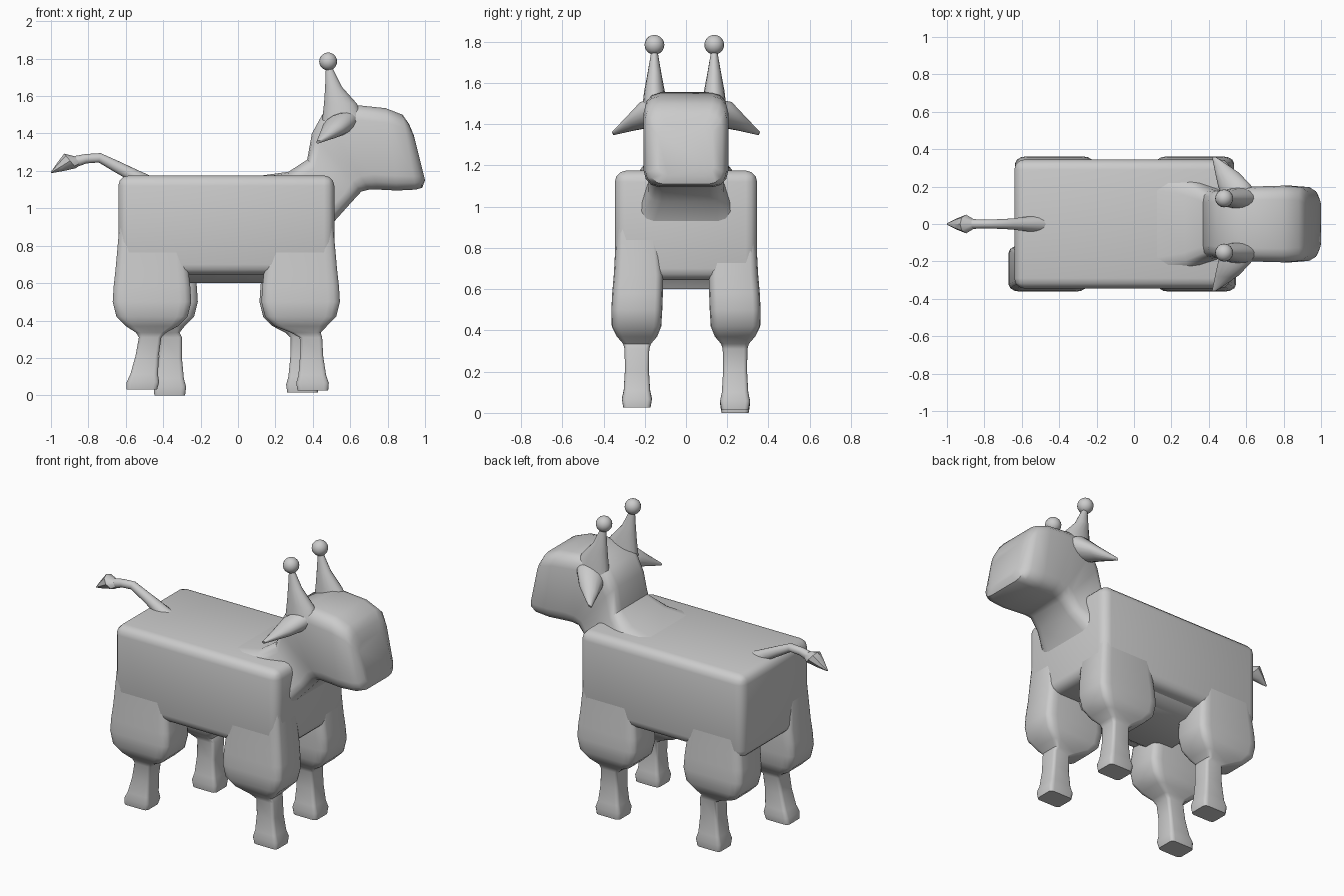
import bpy, bmesh, math
from mathutils import Vector as V

if "Cube" in bpy.data.objects:
    bpy.data.objects.remove(bpy.data.objects["Cube"])


def finish(name, bm, angle=42):
    bmesh.ops.recalc_face_normals(bm, faces=bm.faces)
    me = bpy.data.meshes.new(name)
    bm.to_mesh(me)
    bm.free()
    for p in me.polygons:
        p.use_smooth = True
    me.set_sharp_from_angle(angle=math.radians(angle))
    ob = bpy.data.objects.new(name, me)
    bpy.context.collection.objects.link(ob)
    return ob


def loft(name, rings, r=0.35, seg=3, angle=42):
    """Skin rounded-rectangle rings given as (centre, half axis u, half axis v)."""
    bm = bmesh.new()
    loops = []
    for c, u, v in rings:
        loop = []
        for k, (sx, sy) in enumerate(((1, 1), (-1, 1), (-1, -1), (1, -1))):
            for i in range(seg + 1):
                a = math.pi / 2 * (k + i / (seg + 0.001 if r < 1 else seg + 1))
                x = sx * (1 - r) + r * math.cos(a)
                y = sy * (1 - r) + r * math.sin(a)
                loop.append(bm.verts.new(V(c) + V(u) * x + V(v) * y))
        loops.append(loop)
    n = len(loops[0])
    for a, b in zip(loops, loops[1:]):
        for i in range(n):
            bm.faces.new((a[i], a[(i + 1) % n], b[(i + 1) % n], b[i]))
    bm.faces.new(loops[0])
    bm.faces.new(loops[-1])
    return finish(name, bm, angle)


def flat_ring(x0, x1, y0, y1, z):
    return ((x0 + x1) / 2, (y0 + y1) / 2, z), ((x1 - x0) / 2, 0, 0), (0, (y1 - y0) / 2, 0)


def profile_ring(low, high, w):
    """Ring spanning two points of the side profile, w = half width in y."""
    a, b = V((low[0], 0, low[1])), V((high[0], 0, high[1]))
    return (a + b) / 2, (0, w, 0), (b - a) / 2


# Body: rounded box
bm = bmesh.new()
bmesh.ops.create_cube(bm, size=1)
for v in bm.verts:
    v.co = V((-0.0625 + v.co.x * 1.155, v.co.y * 0.69, 0.91 + v.co.z * 0.53))
bmesh.ops.bevel(bm, geom=bm.edges[:], offset=0.055, segments=3, profile=0.5, affect='EDGES')
finish("body", bm)

# Belly: shallow taper under the body
loft("belly", [flat_ring(-0.45, 0.36, -0.32, 0.32, 0.70),
               flat_ring(-0.40, 0.32, -0.26, 0.26, 0.64),
               flat_ring(-0.38, 0.30, -0.20, 0.20, 0.60)], r=0.2)

# Legs: full thigh narrowing to a thin shin and flared foot
THIGH = [(0.95, 0.17, 0.14, 0.335), (0.67, 0.195, 0.11, 0.35), (0.58, 0.205, 0.112, 0.358),
         (0.50, 0.21, 0.115, 0.362), (0.42, 0.19, 0.12, 0.36), (0.37, 0.14, 0.14, 0.335),
         (0.335, 0.08, 0.17, 0.305)]
SHIN = [(0.31, 0.06, 0.06), (0.20, 0.062, 0.058), (0.09, 0.074, 0.064),
        (0.045, 0.087, 0.073), (0.0, 0.082, 0.066)]


def leg(name, side, thigh_x, top_x, foot_x, lift):
    rings = []
    for z, h, yi, yo in THIGH:
        cx = thigh_x if z > 0.36 else (thigh_x + top_x) / 2
        y0, y1 = sorted((side * yi, side * yo))
        rings.append(flat_ring(cx - h, cx + h, y0, y1, z))
    for z, h, w in SHIN:
        cx = top_x + (foot_x - top_x) * (0.31 - z) / 0.31
        y = side * 0.238
        rings.append(flat_ring(cx - h, cx + h, y - w, y + w, z + lift * (1 - z / 0.31)))
    loft(name, rings, r=0.3)


leg("front_leg_near", -1, 0.335, 0.39, 0.40, 0.025)
leg("front_leg_far", 1, 0.325, 0.34, 0.345, 0.015)
leg("rear_leg_near", -1, -0.46, -0.47, -0.515, 0.03)
leg("rear_leg_far", 1, -0.425, -0.36, -0.365, 0.0)

# Neck and head: one continuous skin from chest to muzzle
loft("head_and_neck", [profile_ring(*p) for p in (
    ((0.49, 0.85), (0.05, 1.165), 0.30),
    ((0.515, 0.93), (0.27, 1.195), 0.24),
    ((0.60, 1.025), (0.37, 1.26), 0.185),
    ((0.66, 1.09), (0.395, 1.40), 0.18),
    ((0.70, 1.10), (0.45, 1.50), 0.19),
    ((0.75, 1.10), (0.60, 1.555), 0.20),
    ((0.85, 1.095), (0.79, 1.535), 0.205),
    ((0.95, 1.10), (0.88, 1.50), 0.197),
    ((0.985, 1.11), (0.915, 1.45), 0.175),
    ((1.0, 1.15), (0.94, 1.39), 0.135))], r=0.36)

for side, tag in ((-1, "near"), (1, "far")):
    y = side * 0.145 - 0.008

    # Horns: skewed cones with a ball on the tip
    loft("horn_" + tag, [flat_ring(x0, x1, y - w, y + w, z) for x0, x1, w, z in (
        (0.45, 0.68, 0.06, 1.47), (0.46, 0.635, 0.05, 1.56),
        (0.466, 0.555, 0.033, 1.65), (0.47, 0.50, 0.014, 1.76))], r=1.0)
    bm = bmesh.new()
    bmesh.ops.create_uvsphere(bm, u_segments=16, v_segments=10, radius=0.048)
    ball = finish("horn_ball_" + tag, bm)
    ball.location = (0.482, y, 1.785)

    # Ears: flattened leaves pointing out, back and down
    loft("ear_" + tag, [((x, side * yy, z), (a, 0, 0.2 * a), (0, side * 0.4 * b, b))
                        for x, yy, z, a, b in (
        (0.57, 0.13, 1.46, 0.09, 0.06), (0.54, 0.20, 1.445, 0.09, 0.06),
        (0.50, 0.27, 1.405, 0.065, 0.035), (0.43, 0.355, 1.355, 0.012, 0.008))], r=1.0)

# Tail: curved tube ending in a pointed tuft
loft("tail", [profile_ring(*p) for p in (
    ((-0.54, 1.08), (-0.46, 1.17), 0.05),
    ((-0.60, 1.16), (-0.56, 1.215), 0.038),
    ((-0.67, 1.20), (-0.645, 1.255), 0.029),
    ((-0.745, 1.245), (-0.735, 1.295), 0.025),
    ((-0.81, 1.24), (-0.815, 1.29), 0.024),
    ((-0.85, 1.225), (-0.87, 1.28), 0.026))], r=1.0)
loft("tail_tuft", [profile_ring(*p) for p in (
    ((-0.84, 1.235), (-0.86, 1.275), 0.022),
    ((-0.865, 1.215), (-0.93, 1.292), 0.05),
    ((-0.93, 1.20), (-0.965, 1.245), 0.03),
    ((-0.998, 1.188), (-1.0, 1.195), 0.004))], r=1.0, seg=1)
